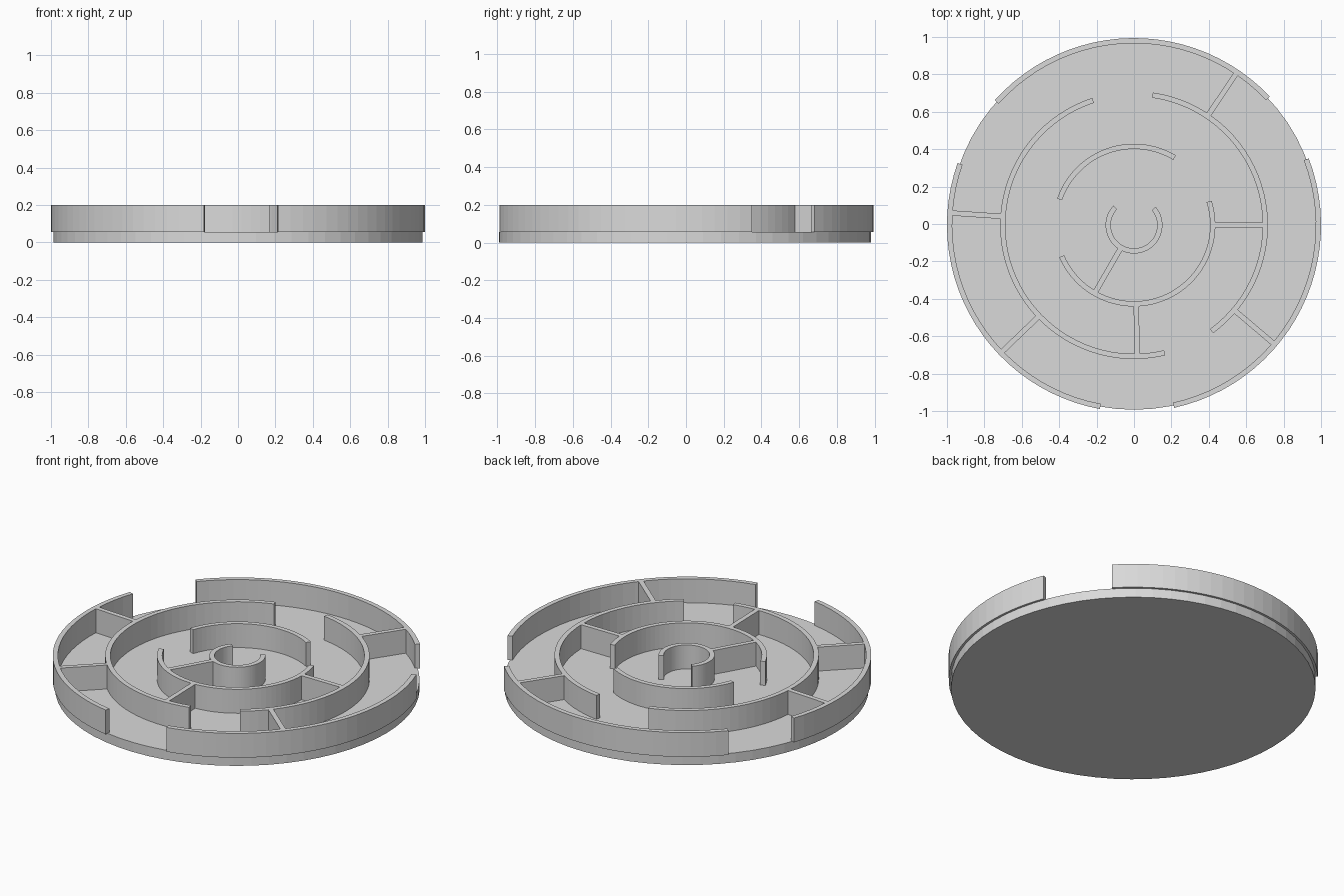
import bpy, bmesh
from math import radians, cos, sin, ceil
from mathutils import Matrix, Vector

cube = bpy.data.objects.get("Cube")
if cube:
    bpy.data.objects.remove(cube, do_unlink=True)

CENTRE = Vector((0, -0.006, 0))
THICK = 0.028
FLOOR, TOP = 0.057, 0.2
RADII = [0.152, 0.435, 0.716, 1.0]      # outer radius of each ring, inside out

grey = bpy.data.materials.new("plain grey")
grey.use_nodes = True
colour = (0.7, 0.7, 0.7, 1)
grey.diffuse_color = colour
grey.node_tree.nodes["Principled BSDF"].inputs["Base Color"].default_value = colour


def finish(name, bm):
    bmesh.ops.recalc_face_normals(bm, faces=bm.faces)
    mesh = bpy.data.meshes.new(name)
    bm.to_mesh(mesh)
    bm.free()
    mesh.materials.append(grey)
    obj = bpy.data.objects.new(name, mesh)
    obj.location = CENTRE
    bpy.context.collection.objects.link(obj)


def arc_wall(name, outer, start, end):
    """Curved wall: a rectangular section swept round the centre."""
    bm = bmesh.new()
    inner, low = outer - THICK, FLOOR - 0.002
    section = [(inner, low), (outer, low), (outer, TOP), (inner, TOP)]
    steps = ceil((end - start) / 4)
    rows = []
    for i in range(steps + 1):
        a = radians(start + (end - start) * i / steps)
        rows.append([bm.verts.new((r * cos(a), r * sin(a), z)) for r, z in section])
    for a, b in zip(rows, rows[1:]):
        for k in range(4):
            n = (k + 1) % 4
            bm.faces.new((a[k], a[n], b[n], b[k]))
    bm.faces.new(rows[0])
    bm.faces.new(rows[-1])
    finish(name, bm)


def spoke_wall(name, ring, angle):
    """Straight wall joining a ring to the next one out."""
    start = RADII[ring] - THICK / 2
    end = RADII[ring + 1] - THICK / 2
    top = TOP - 0.001
    bm = bmesh.new()
    turn = Matrix.Rotation(radians(angle), 4, 'Z')
    move = Matrix.Translation(((start + end) / 2, 0, (FLOOR + top) / 2))
    size = Matrix.Diagonal((end - start, THICK, top - FLOOR + 0.002, 1))
    bmesh.ops.create_cube(bm, size=1, matrix=turn @ move @ size)
    finish(name, bm)


# Base disc
bm = bmesh.new()
bmesh.ops.create_cone(bm, cap_ends=True, segments=64, radius1=0.987, radius2=0.987,
                      depth=FLOOR, matrix=Matrix.Translation((0, 0, FLOOR / 2)))
finish("base_disc", bm)

# Ring walls, as start and end angles with openings between them
ARCS = {
    "centre_ring": [(136.5, 400)],
    "inner_ring": [(59, 161), (203.3, 377.5)],
    "middle_ring": [(108.2, 283.5), (306.2, 441.9)],
    "outer_ring": [(43.4, 138.1), (160.6, 259.5), (282.4, 380.9)],
}
for radius, (name, arcs) in zip(RADII, ARCS.items()):
    for i, (start, end) in enumerate(arcs, 1):
        arc_wall(f"{name}_wall_{i}", radius, start, end)

# Straight partitions between the rings
SPOKES = [(0, 240), (1, 0), (1, 271.5), (2, 56), (2, 176.2), (2, 223.8), (2, 319.7)]
for i, (ring, angle) in enumerate(SPOKES, 1):
    spoke_wall(f"partition_{i}", ring, angle)
